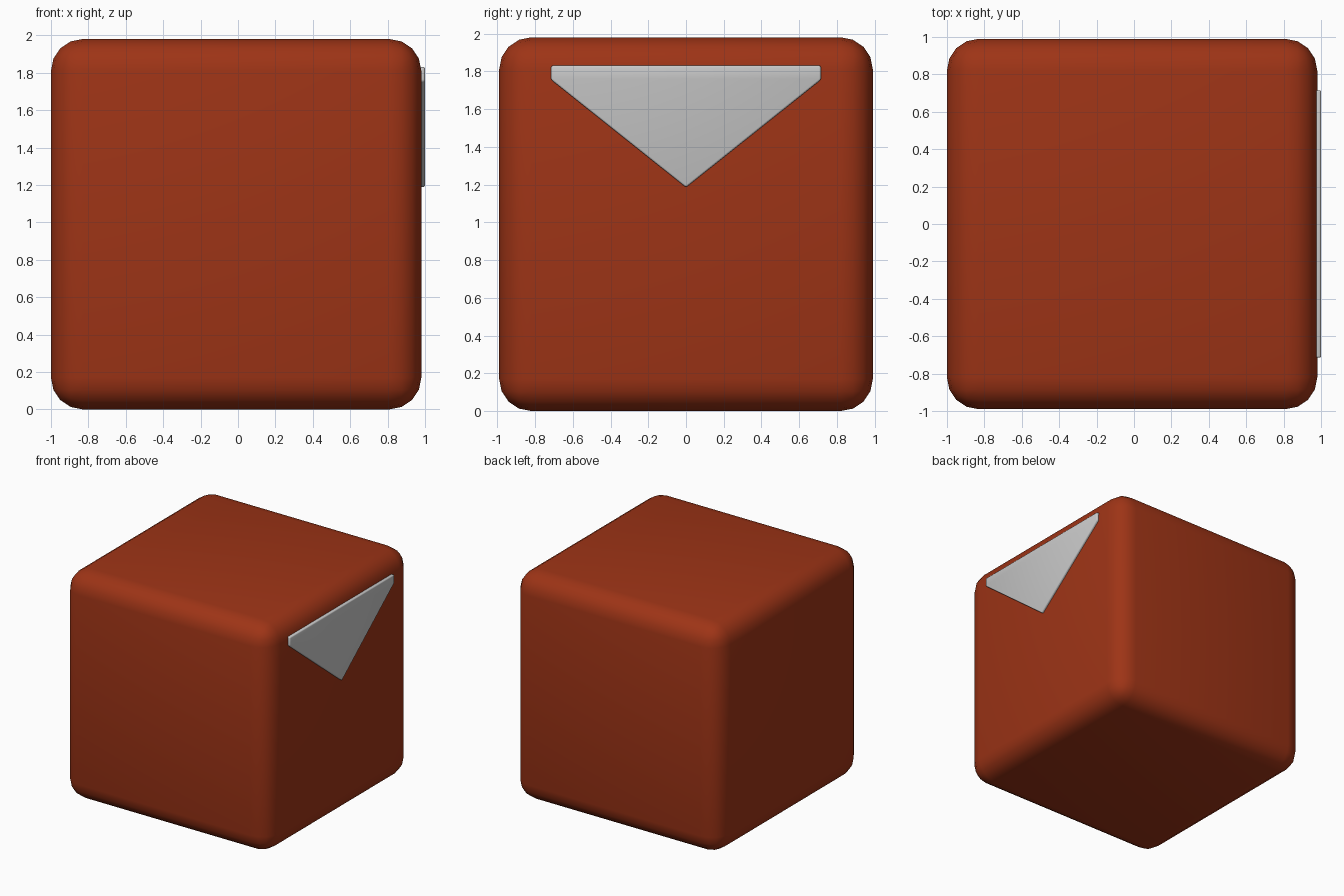
import bpy, bmesh, math

if "Cube" in bpy.data.objects:
    bpy.data.objects.remove(bpy.data.objects["Cube"])


def finish(obj, width, segments):
    # rounded edges and smooth shading
    bev = obj.modifiers.new("rounded_edges", 'BEVEL')
    bev.width = width
    bev.segments = segments
    bev.limit_method = 'ANGLE'
    bev.angle_limit = math.radians(30)
    bpy.ops.object.select_all(action='DESELECT')
    obj.select_set(True)
    bpy.context.view_layer.objects.active = obj
    bpy.ops.object.modifier_apply(modifier=bev.name)
    bpy.ops.object.shade_smooth_by_angle(angle=math.radians(40))


# Rounded cube body
bpy.ops.mesh.primitive_cube_add(size=1.98, location=(-0.01, 0, 0.99))
body = bpy.context.object
body.name = "rounded_block"
finish(body, 0.17, 4)
red = bpy.data.materials.new("rust_red")
red.diffuse_color = (0.34, 0.034, 0.008, 1)
red.use_nodes = True
red.node_tree.nodes["Principled BSDF"].inputs["Base Color"].default_value = red.diffuse_color
body.data.materials.append(red)

# Flat envelope-shaped flap on the right side
profile = [(-0.715, 1.83), (-0.715, 1.755), (0, 1.185), (0.715, 1.755), (0.715, 1.83)]
bm = bmesh.new()
face = bm.faces.new([bm.verts.new((0.96, y, z)) for y, z in profile])
ext = bmesh.ops.extrude_face_region(bm, geom=[face])
bmesh.ops.translate(bm, vec=(0.04, 0, 0),
                    verts=[v for v in ext["geom"] if isinstance(v, bmesh.types.BMVert)])
bmesh.ops.recalc_face_normals(bm, faces=bm.faces)
mesh = bpy.data.meshes.new("triangular_flap")
bm.to_mesh(mesh)
bm.free()
flap = bpy.data.objects.new("triangular_flap", mesh)
bpy.context.collection.objects.link(flap)
finish(flap, 0.01, 3)
